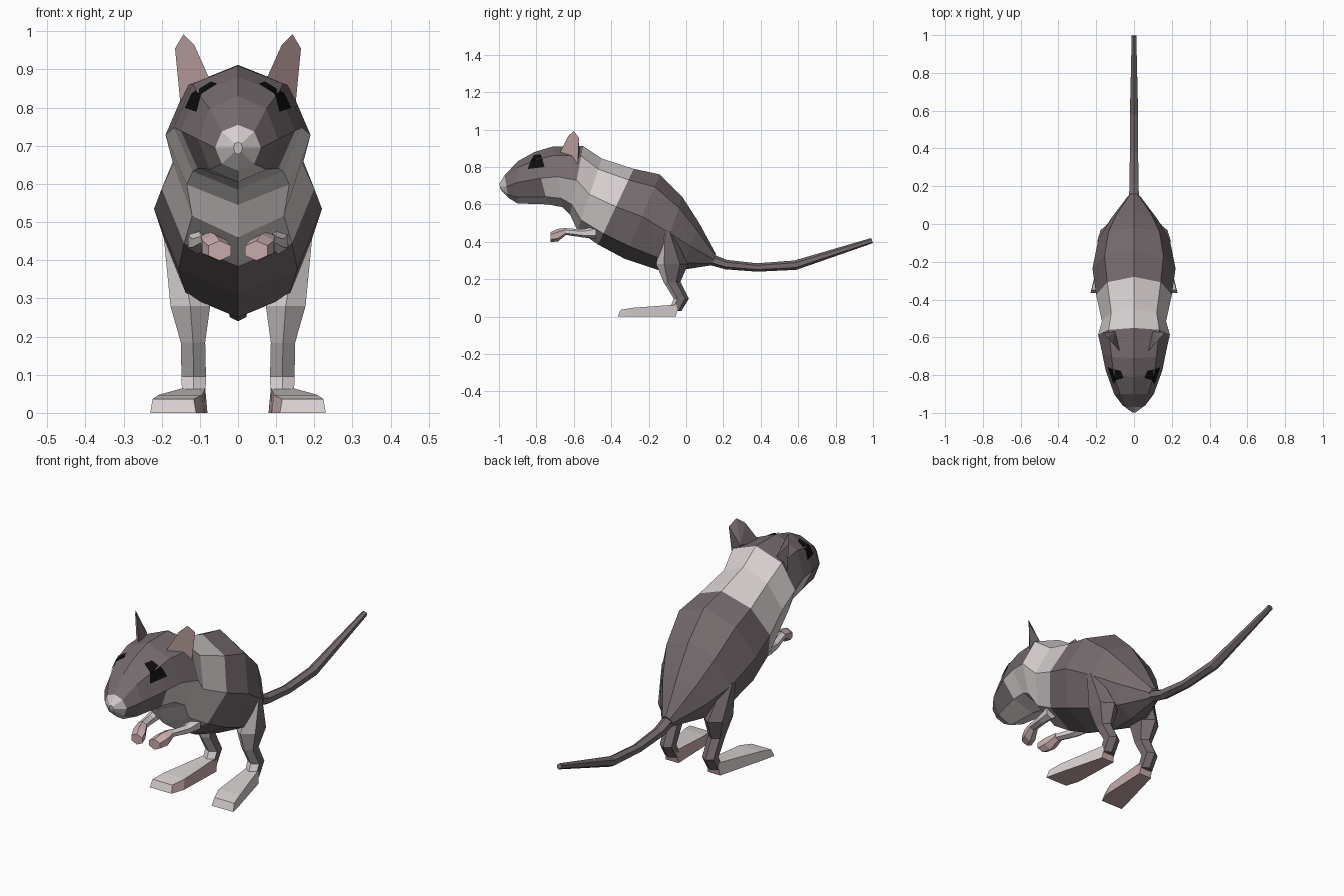
import bpy, bmesh, math
from mathutils import Vector
from mathutils.bvhtree import BVHTree

if "Cube" in bpy.data.objects:
    bpy.data.objects.remove(bpy.data.objects["Cube"])


def material(name, rgb):
    m = bpy.data.materials.new(name)
    m.diffuse_color = (*rgb, 1)
    m.use_nodes = True
    m.node_tree.nodes["Principled BSDF"].inputs["Base Color"].default_value = m.diffuse_color
    return m


MATS = [material("dark_fur", (0.18, 0.148, 0.157)),
        material("light_fur", (0.68, 0.63, 0.63)),
        material("pink_skin", (0.58, 0.41, 0.41)),
        material("black_eye", (0.004, 0.004, 0.004))]
DARK, LIGHT, PINK, BLACK = range(4)


def finish(name, bm, mirror=False):
    me = bpy.data.meshes.new(name)
    bm.to_mesh(me)
    for m in MATS:
        me.materials.append(m)
    ob = bpy.data.objects.new(name, me)
    bpy.context.collection.objects.link(ob)
    if mirror:
        ob.modifiers.new("Mirror", 'MIRROR')
    return ob


def loft(rings, rule):
    """Skin a list of point rings; rule(segment, column, normal) gives the colour."""
    bm = bmesh.new()
    vs = [[bm.verts.new(p) for p in r] for r in rings]
    n = len(vs[0])
    tags = {}
    for i in range(len(vs) - 1):
        for j in range(n):
            k = (j + 1) % n
            f = bm.faces.new((vs[i][j], vs[i][k], vs[i + 1][k], vs[i + 1][j]))
            tags[f] = (i, min(j, n - 1 - j))
    tags[bm.faces.new(vs[0])] = (-1, 0)
    tags[bm.faces.new(vs[-1])] = (len(vs), 0)
    bmesh.ops.recalc_face_normals(bm, faces=bm.faces)
    bm.normal_update()
    for f, (i, c) in tags.items():
        f.material_index = rule(i, c, f.normal)
    return bm


def spine_rings(rows, n):
    """Rows: top y, top z, bottom y, bottom z, half width."""
    out = []
    for ty, tz, by, bz, hw in rows:
        c, v = Vector((0, (ty + by) / 2, (tz + bz) / 2)), Vector((0, (ty - by) / 2, (tz - bz) / 2))
        out.append([c + v * math.cos(a) + Vector((hw * math.sin(a), 0, 0))
                    for a in (2 * math.pi * j / n for j in range(n))])
    return out


# Head and body: one eight-sided skin from nose to rump
body_rows = [(-0.998, 0.71, -0.992, 0.68, 0.012),
             (-0.97, 0.755, -0.95, 0.635, 0.06),
             (-0.90, 0.83, -0.90, 0.605, 0.105),
             (-0.81, 0.88, -0.74, 0.60, 0.15),
             (-0.71, 0.91, -0.66, 0.585, 0.168),
             (-0.55, 0.912, -0.62, 0.545, 0.19),
             (-0.45, 0.845, -0.58, 0.46, 0.17),
             (-0.28, 0.79, -0.47, 0.385, 0.20),
             (-0.14, 0.76, -0.33, 0.31, 0.22),
             (-0.02, 0.64, -0.15, 0.25, 0.19),
             (0.07, 0.50, -0.02, 0.25, 0.125),
             (0.16, 0.335, 0.14, 0.275, 0.03)]


def body_colour(seg, col, n):
    if seg <= 0:
        return LIGHT                      # nose
    if seg <= 4:                          # head: pale chin and cheeks
        return LIGHT if col == 3 or (col == 2 and seg >= 3) else DARK
    return LIGHT if seg <= 6 else DARK    # pale shoulder band


body_bm = loft(spine_rings(body_rows, 8), body_colour)
tree = BVHTree.FromBMesh(body_bm)
finish("head_and_body", body_bm)

# Tail
tail_rows = [(0.14, 0.335, 0.13, 0.275, 0.03),
             (0.22, 0.303, 0.21, 0.253, 0.028),
             (0.38, 0.285, 0.38, 0.24, 0.025),
             (0.58, 0.30, 0.59, 0.25, 0.025),
             (0.99, 0.42, 1.0, 0.393, 0.014)]
finish("tail", loft(spine_rings(tail_rows, 6), lambda s, c, n: DARK))

# Eyes: thin patches laid on the head surface
bm = bmesh.new()
grid = []
for row in ([(-0.845, 0.787), (-0.755, 0.797)],
            [(-0.825, 0.83), (-0.765, 0.835)],
            [(-0.81, 0.857), (-0.775, 0.862)]):
    pts = []
    for y, z in row:
        hit, normal, _, _ = tree.ray_cast(Vector((1, y, z)), Vector((-1, 0, 0)))
        pts.append(bm.verts.new(hit + normal * 0.007))
    grid.append(pts)
for a, b in zip(grid, grid[1:]):
    bm.faces.new((a[0], a[1], b[1], b[0])).material_index = BLACK
finish("eyes", bm, True)

# Ears: pink front, dark back gathered to a rear point
bm = bmesh.new()
edge = [bm.verts.new(p) for p in ((0.07, -0.68, 0.865), (0.15, -0.58, 0.80), (0.165, -0.572, 0.955),
                                  (0.143, -0.60, 0.992), (0.115, -0.63, 0.965))]
back = bm.verts.new((0.10, -0.57, 0.88))
bm.faces.new(edge).material_index = PINK
for j in range(5):
    bm.faces.new((edge[(j + 1) % 5], edge[j], back))
bmesh.ops.recalc_face_normals(bm, faces=bm.faces)
finish("ears", bm, True)


def limb_rings(rows, n, flat=True):
    """Rows: centre x y z and two radii; flat rings lie level, others face along y."""
    return [[Vector((x + a * math.cos(t), y + (b * math.sin(t) if flat else 0),
                     z + (0 if flat else b * math.sin(t))))
             for t in (2 * math.pi * (j + 0.5) / n for j in range(n))]
            for x, y, z, a, b in rows]


# Hind legs: pale in front, dark behind
leg_rows = [(0.155, -0.10, 0.455, 0.045, 0.025),
            (0.125, -0.075, 0.28, 0.06, 0.085),
            (0.118, -0.075, 0.185, 0.037, 0.045),
            (0.116, -0.025, 0.095, 0.037, 0.04),
            (0.116, -0.06, 0.03, 0.035, 0.035)]
finish("hind_legs", loft(limb_rings(leg_rows, 6),
                         lambda s, c, n: LIGHT if n.y < -0.4 else DARK), True)

# Hind feet: splayed wedges, pale above and pink at toes and sole
foot = [[Vector(p) for p in ((x0, y, 0), (x1, y, 0), (x1 - 0.006, y + 0.015, h), (x0 + 0.006, y + 0.015, h))]
        for y, x0, x1, h in ((-0.055, 0.08, 0.15, 0.065), (-0.30, 0.088, 0.215, 0.047), (-0.365, 0.11, 0.23, 0.036))]
finish("hind_feet", loft(foot, lambda s, c, n: LIGHT if n.z > 0.3 or (n.x > 0.3 and n.z > -0.3) else PINK), True)

# Front legs and paws
arm_rows = [(0.105, -0.48, 0.45, 0.03, 0.035),
            (0.098, -0.55, 0.445, 0.025, 0.022),
            (0.075, -0.65, 0.455, 0.024, 0.017)]
finish("front_legs", loft(limb_rings(arm_rows, 6, False), lambda s, c, n: LIGHT), True)
paw_rows = [(0.075, -0.64, 0.456, 0.026, 0.018),
            (0.062, -0.685, 0.435, 0.037, 0.034),
            (0.048, -0.725, 0.425, 0.034, 0.026)]
finish("front_paws", loft(limb_rings(paw_rows, 6, False), lambda s, c, n: PINK), True)
